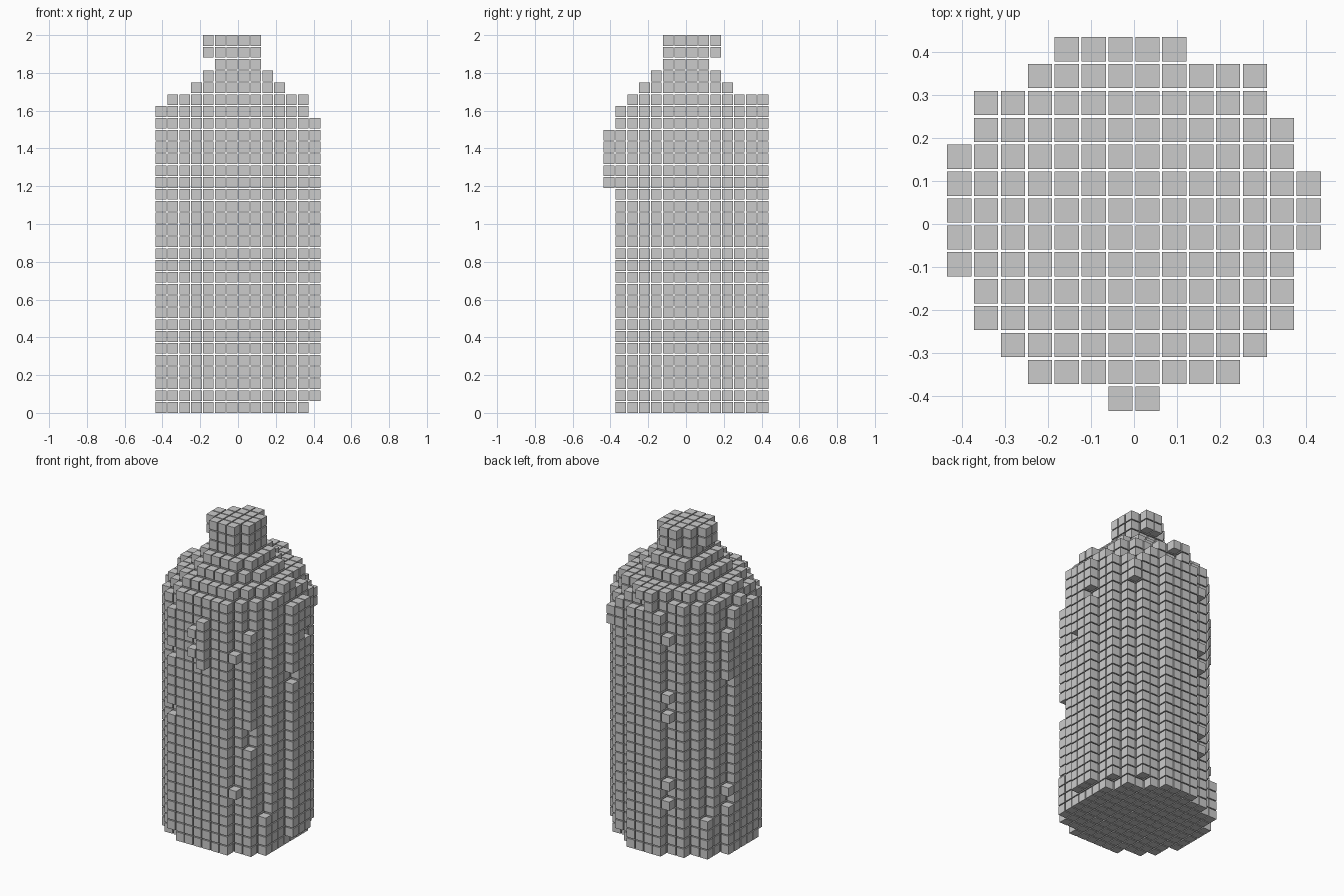
import bpy

if "Cube" in bpy.data.objects:
    bpy.data.objects.remove(bpy.data.objects["Cube"])

PITCH = 2 / 31.9          # block spacing: 32 layers, last one without a gap
SIZE = PITCH * 0.9        # block edge length
GAP = PITCH - SIZE


def build(name, cells):
    """One mesh made of separate cubes, one per (column, row, layer) cell."""
    verts, faces = [], []
    quads = [(0, 1, 3, 2), (4, 6, 7, 5), (0, 4, 5, 1),
             (2, 3, 7, 6), (0, 2, 6, 4), (1, 5, 7, 3)]
    for i, j, k in sorted(cells):
        n = len(verts)
        x, y, z = i * PITCH + GAP / 2, j * PITCH + GAP / 2, k * PITCH
        verts += [(x + a * SIZE, y + b * SIZE, z + c * SIZE)
                  for a in (0, 1) for b in (0, 1) for c in (0, 1)]
        faces += [tuple(n + v for v in q) for q in quads]
    mesh = bpy.data.meshes.new(name)
    mesh.from_pydata(verts, [], faces)
    mesh.update()
    bpy.context.collection.objects.link(bpy.data.objects.new(name, mesh))


def disc(k, r, cx=0.0, cy=0.0):
    return {(i, j, k) for i in range(-7, 7) for j in range(-7, 7)
            if (i + .5 - cx) ** 2 + (j + .5 - cy) ** 2 <= r * r}


# body: first and last block of each row, from front to back
rows = {-6: (-3, 2), -5: (-5, 3), -4: (-6, 4), -3: (-6, 5), -2: (-7, 5),
        -1: (-7, 6), 0: (-7, 6), 1: (-7, 6), 2: (-6, 5), 3: (-6, 5),
        4: (-5, 4), 5: (-4, 3), 6: (-2, 1)}
body = {(i, j, k) for j, (a, b) in rows.items()
        for i in range(a, b + 1) for k in range(25)}

# blocks missing from the body
body -= {(6, j, 0) for j in (-1, 0, 1)}
body -= {(6, -1, 17), (6, 1, 21), (5, 3, 0), (3, 5, 0)}

# irregular edge blocks: column -> layers present
edges = {(3, -6): [6, 20],
         (4, -5): [*range(0, 11), *range(13, 23)],
         (5, -4): range(0, 4),
         (4, 5): [22, 23],
         (-4, -6): [*range(1, 13), *range(14, 19), *range(20, 24)],
         (-3, 6): [5, 7, 14, 16, 22],
         (-7, 2): [*range(0, 5), 6, *range(18, 23)],
         (-6, 4): range(0, 4),
         (0, -7): range(19, 24),
         (-1, -7): [20, 22]}
body |= {(i, j, k) for (i, j), layers in edges.items() for k in layers}
build("body", body)

# stepped shoulder
shoulder = disc(25, 6.32, -.2, .2) | disc(26, 5.6, 0, .2)
shoulder |= {(-1, 6, 26), (0, 6, 26)} | disc(27, 3.95) | disc(28, 3.0)
build("shoulder", shoulder)

# neck, one corner missing
square = {(i, j) for i in range(-2, 2) for j in range(-2, 2)} - {(1, -2)}
build("neck", {(i, j, 29) for i, j in square})

# cap overhanging the neck to the left and back
rim = {(-3, -1), (-3, 0), (-1, 2), (0, 2)}
build("cap", {(i, j, k) for i, j in square | rim for k in (30, 31)})
